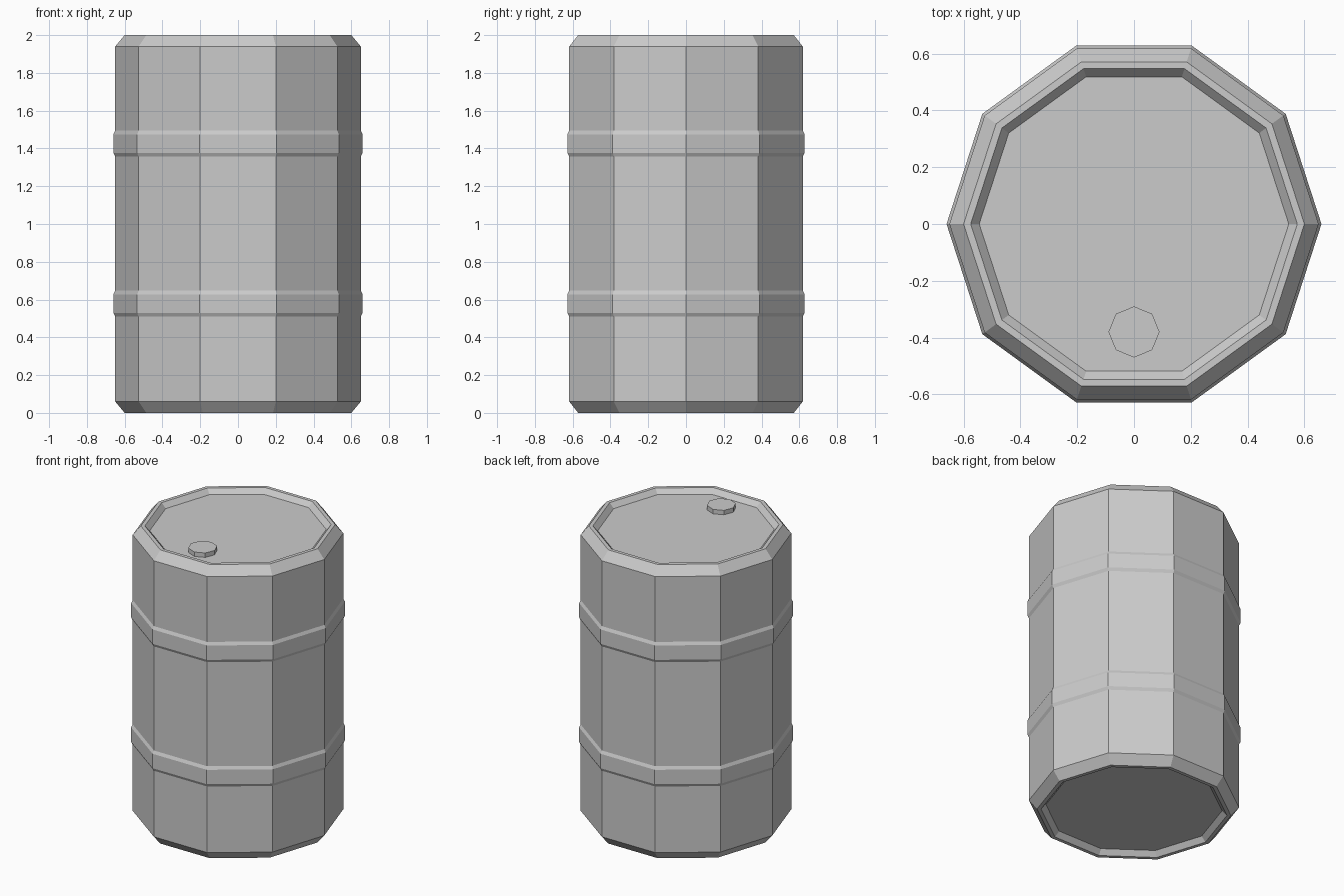
import bpy, bmesh
from math import cos, sin, pi

if "Cube" in bpy.data.objects:
    bpy.data.objects.remove(bpy.data.objects["Cube"])


def lathe(name, profile, sides, location=(0, 0, 0)):
    """Turn an (r, z) profile, listed bottom to top, into a capped flat-faced solid."""
    bm = bmesh.new()
    rings = [[bm.verts.new((r * cos(2 * pi * i / sides), r * sin(2 * pi * i / sides), z))
              for i in range(sides)] for r, z in profile]
    for low, high in zip(rings, rings[1:]):
        for i in range(sides):
            j = (i + 1) % sides
            bm.faces.new((low[i], low[j], high[j], high[i]))
    bm.faces.new(rings[0][::-1])
    bm.faces.new(rings[-1])
    bmesh.ops.recalc_face_normals(bm, faces=bm.faces[:])
    mesh = bpy.data.meshes.new(name)
    bm.to_mesh(mesh)
    bm.free()
    obj = bpy.data.objects.new(name, mesh)
    obj.location = location
    bpy.context.collection.objects.link(obj)
    return obj


def band(z):
    """Raised hoop with bevelled edges, starting at height z."""
    return [(0.65, z), (0.66, z + 0.02), (0.66, z + 0.118), (0.65, z + 0.138)]


# Recessed end and bevelled rim, mirrored between bottom and top
rim = [(0.545, 0.033), (0.575, 0), (0.60, 0), (0.65, 0.06)]
top_rim = [(r, 2 - z) for r, z in reversed(rim)]

# Ten-sided drum with two hoops
lathe("drum_body", rim + band(0.51) + band(1.357) + top_rim, 10)

# Small eight-sided filler cap on the lid
lathe("filler_cap", [(0.09, 0), (0.09, 0.03)], 8, (0, -0.38, 1.967))
